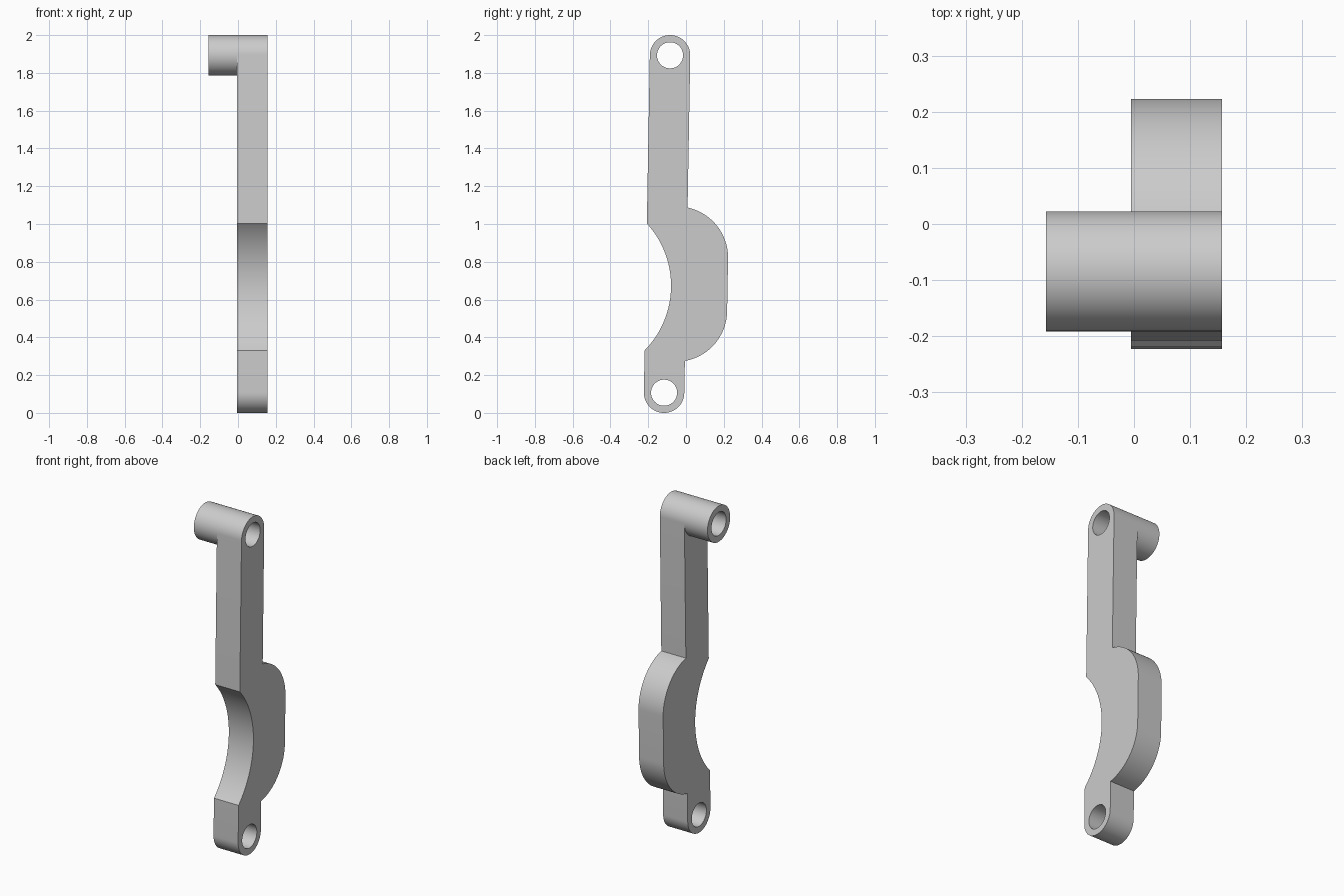
import bpy, bmesh
from math import sin, cos, asin, atan2, hypot, pi, tau
from mathutils import Vector, Matrix

cube = bpy.data.objects.get("Cube")
if cube:
    bpy.data.objects.remove(cube, do_unlink=True)

grey = bpy.data.materials.new("plain grey")
grey.use_nodes = True
colour = (0.6, 0.6, 0.6, 1)
grey.diffuse_color = colour
grey.node_tree.nodes["Principled BSDF"].inputs["Base Color"].default_value = colour

# Pivot centres as (y, z), and shared sizes
low, high = Vector((-0.116, 0.107)), Vector((-0.0845, 1.893))
EYE, HOLE = 0.107, 0.069
BACK, MID, FRONT = -0.157, -0.005, 0.157
axis = high - low
length, tilt = axis.length, atan2(axis.x, axis.y)


def arc(u, w, r, start, end, n=24):
    return [(u + r * cos(start + (end - start) * i / n),
             w + r * sin(start + (end - start) * i / n)) for i in range(n + 1)]


def circle(w, r):
    return arc(0, w, r, 0, tau, 64)[:-1]


def extrude_part(name, loops, x0, x1):
    """Fill loops drawn along the tilted arm axis and extrude them in x."""
    bm = bmesh.new()
    for loop in loops:
        vs = [bm.verts.new((x0, u, w)) for u, w in loop]
        for a, b in zip(vs, vs[1:] + vs[:1]):
            bm.edges.new((a, b))
    bmesh.ops.triangle_fill(bm, edges=bm.edges[:], use_beauty=True)
    ext = bmesh.ops.extrude_face_region(bm, geom=bm.faces[:])
    moved = [g for g in ext["geom"] if isinstance(g, bmesh.types.BMVert)]
    bmesh.ops.translate(bm, verts=moved, vec=(x1 - x0, 0, 0))
    bmesh.ops.transform(bm, verts=bm.verts[:], matrix=Matrix.Translation(
        (0, low.x, low.y)) @ Matrix.Rotation(-tilt, 4, 'X'))
    bmesh.ops.recalc_face_normals(bm, faces=bm.faces[:])
    mesh = bpy.data.meshes.new(name)
    bm.to_mesh(mesh)
    bm.free()
    mesh.materials.append(grey)
    ob = bpy.data.objects.new(name, mesh)
    bpy.context.collection.objects.link(ob)
    bpy.ops.object.select_all(action='DESELECT')
    ob.select_set(True)
    bpy.context.view_layer.objects.active = ob
    bpy.ops.object.shade_smooth_by_angle(angle=0.5)


# Rounded lobe on the back edge
lobe_r, lobe_u, lobe_low, lobe_high = 0.271, 0.055, 0.436, 0.716
meet = asin((EYE - lobe_u) / lobe_r)
# Hollow cut into the front edge
hollow_w, hollow_half, depth = 0.558, 0.336, 0.134
hollow_r = (hollow_half ** 2 + depth ** 2) / (2 * depth)
hollow_u = depth - EYE - hollow_r
sweep = asin(hollow_half / hollow_r)

outline = (arc(0, 0, EYE, -pi, 0, 32)
           + arc(lobe_u, lobe_low, lobe_r, meet - pi / 2, 0)
           + arc(lobe_u, lobe_high, lobe_r, 0, pi / 2 - meet)
           + arc(0, length, EYE, 0, pi, 32)
           + arc(hollow_u, hollow_w, hollow_r, sweep, -sweep, 40))

extrude_part("lever_plate", [outline, circle(0, HOLE), circle(length, HOLE)], MID, FRONT)
extrude_part("pivot_barrel", [circle(length, EYE), circle(length, HOLE)], BACK, MID)
